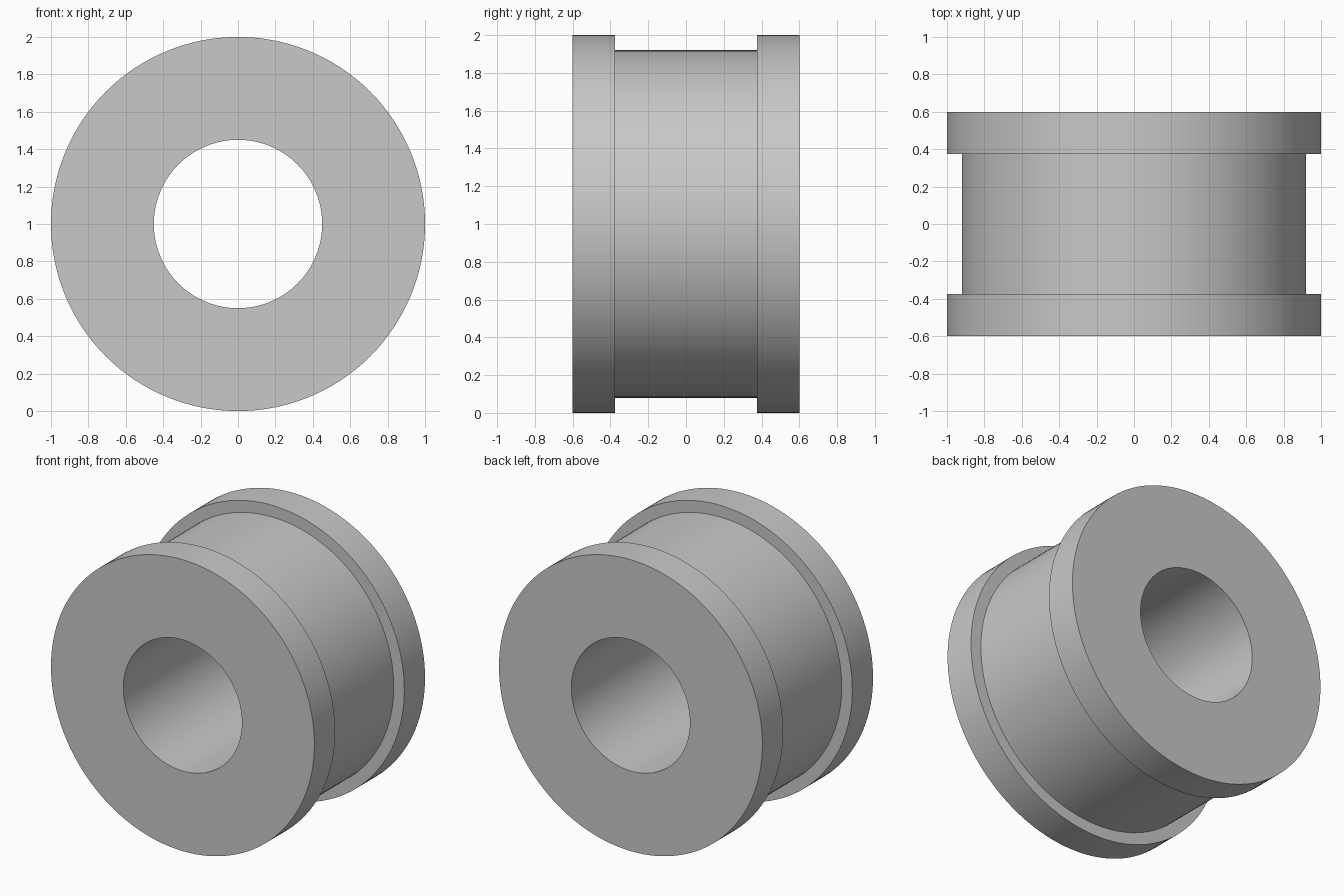
import bpy
import bmesh
from math import cos, sin, pi, radians

cube = bpy.data.objects.get("Cube")
if cube:
    bpy.data.objects.remove(cube, do_unlink=True)

SEGMENTS = 128
CENTRE_Z = 1.0
BORE, GROOVE, RIM = 0.45, 0.92, 1.0
HALF_WIDTH, GROOVE_HALF = 0.6, 0.375

# Plain grey finish
grey = bpy.data.materials.new("light grey")
colour = (0.58, 0.58, 0.58, 1.0)
grey.diffuse_color = colour
grey.use_nodes = True
grey.node_tree.nodes["Principled BSDF"].inputs["Base Color"].default_value = colour

# Closed half section (radius, y), mirrored front to back
half = [(BORE, HALF_WIDTH), (RIM, HALF_WIDTH), (RIM, GROOVE_HALF), (GROOVE, GROOVE_HALF)]
profile = half + [(r, -y) for r, y in reversed(half)]


def lathe_y(name, section, material):
    """Revolve a closed section about the y axis."""
    bm = bmesh.new()
    rings = []
    for i in range(SEGMENTS):
        a = 2 * pi * i / SEGMENTS
        rings.append([bm.verts.new((r * cos(a), y, CENTRE_Z + r * sin(a))) for r, y in section])
    for i, ring in enumerate(rings):
        after = rings[(i + 1) % SEGMENTS]
        for j in range(len(section)):
            k = (j + 1) % len(section)
            bm.faces.new((ring[j], ring[k], after[k], after[j]))
    bmesh.ops.recalc_face_normals(bm, faces=bm.faces)
    mesh = bpy.data.meshes.new(name)
    bm.to_mesh(mesh)
    bm.free()
    mesh.materials.append(material)
    obj = bpy.data.objects.new(name, mesh)
    bpy.context.collection.objects.link(obj)
    return obj


# Flanged bushing with a through bore
bushing = lathe_y("flanged_bushing", profile, grey)
bpy.ops.object.select_all(action="DESELECT")
bushing.select_set(True)
bpy.context.view_layer.objects.active = bushing
bpy.ops.object.shade_smooth_by_angle(angle=radians(30))
